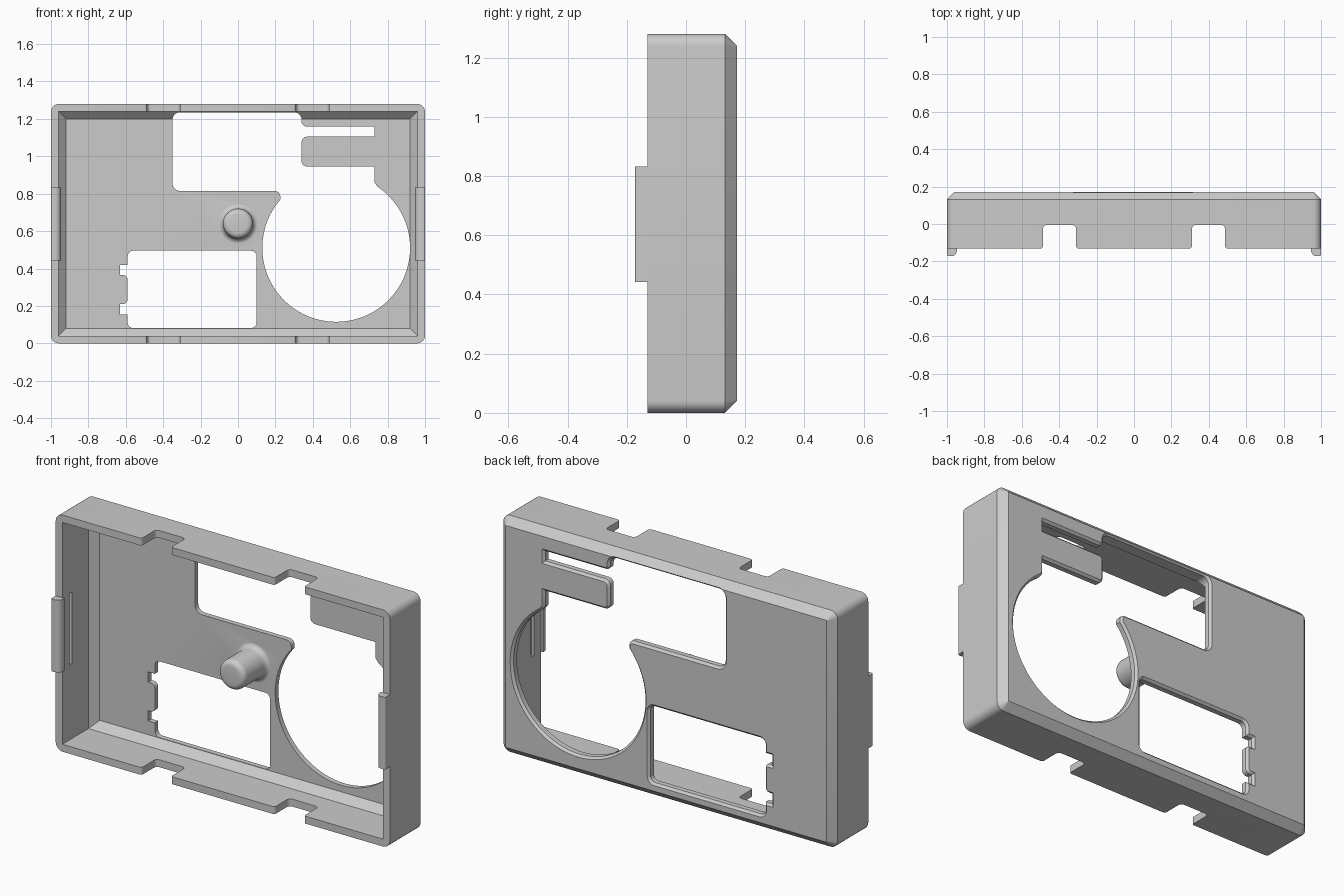
import bpy, bmesh, math
from mathutils import Vector, Matrix

cube = bpy.data.objects.get("Cube")
if cube:
    bpy.data.objects.remove(cube, do_unlink=True)

grey = bpy.data.materials.new("light_grey_plastic")
grey.use_nodes = True
grey.diffuse_color = (0.6, 0.6, 0.6, 1)
bsdf = next(n for n in grey.node_tree.nodes if n.type == 'BSDF_PRINCIPLED')
bsdf.inputs["Base Color"].default_value = (0.6, 0.6, 0.6, 1)

FRONT, BACK, HEIGHT, WALL = -0.13, 0.172, 1.28, 0.04


def rounded(points, steps=7):
    """Outline with corners (u, v, radius) turned into arcs."""
    out = []
    for i, (u, v, r) in enumerate(points):
        p = Vector((u, v))
        if r == 0:
            out.append(p)
            continue
        a = (Vector(points[i - 1][:2]) - p).normalized()
        b = (Vector(points[(i + 1) % len(points)][:2]) - p).normalized()
        half = a.angle(b) / 2
        centre = p + (a + b).normalized() * r / math.sin(half)
        start = p + a * r / math.tan(half) - centre
        end = p + b * r / math.tan(half) - centre
        sweep = -start.angle_signed(end)
        out += [centre + Matrix.Rotation(sweep * k / steps, 2) @ start
                for k in range(steps + 1)]
    return out


def rect(u0, u1, v0, v1, r=0):
    return rounded([(u0, v0, r), (u1, v0, r), (u1, v1, r), (u0, v1, r)])


def circle(u, v, r, n=48):
    return [Vector((u + r * math.cos(2 * math.pi * k / n),
                    v + r * math.sin(2 * math.pi * k / n))) for k in range(n)]


def grow(outline, d):
    """Mitred outward offset of a counter-clockwise outline."""
    out = []
    for i, p in enumerate(outline):
        e1 = (p - outline[i - 1]).normalized()
        e2 = (outline[(i + 1) % len(outline)] - p).normalized()
        n1, n2 = Vector((e1.y, -e1.x)), Vector((e2.y, -e2.x))
        out.append(p + (n1 + n2) * d / (1 + n1.dot(n2)))
    return out


def loft(name, rings, axis='Y'):
    """Solid through (outline, level) rings stacked along an axis."""
    bm = bmesh.new()
    loops = []
    for outline, h in rings:
        loops.append([bm.verts.new((p.x, h, p.y) if axis == 'Y' else (p.x, p.y, h))
                      for p in outline])
    n = len(loops[0])
    for a, b in zip(loops, loops[1:]):
        for i in range(n):
            j = (i + 1) % n
            bm.faces.new((a[i], a[j], b[j], b[i]))
    # caps wound to agree with the sides
    bm.faces.new(loops[0][::-1])
    bm.faces.new(loops[-1])
    bm.normal_update()
    if bm.calc_volume(signed=True) < 0:
        bmesh.ops.reverse_faces(bm, faces=bm.faces[:])
    mesh = bpy.data.meshes.new(name)
    bm.to_mesh(mesh)
    bm.free()
    mesh.materials.append(grey)
    obj = bpy.data.objects.new(name, mesh)
    bpy.context.collection.objects.link(obj)
    return obj


def activate(obj):
    bpy.ops.object.select_all(action='DESELECT')
    obj.select_set(True)
    bpy.context.view_layer.objects.active = obj


def combine(obj, other, operation='DIFFERENCE'):
    other.hide_render = True
    mod = obj.modifiers.new("combine", 'BOOLEAN')
    mod.operation, mod.solver, mod.object = operation, 'EXACT', other
    activate(obj)
    bpy.ops.object.modifier_apply(modifier=mod.name)
    bpy.data.objects.remove(other, do_unlink=True)


def smooth(obj):
    activate(obj)
    bpy.ops.object.shade_smooth_by_angle(angle=math.radians(28))


# Shell: rounded box with a chamfered back
outer = rect(-1, 1, 0, HEIGHT, 0.042)
back = rect(-1 + WALL, 1 - WALL, WALL, HEIGHT - WALL, 0.003)
shell = loft("housing_shell", [(outer, FRONT), (outer, BACK - WALL), (back, BACK)])

# Hollow inside with a sloped edge around the floor
mouth = rect(-1 + WALL, 1 - WALL, WALL, HEIGHT - WALL)
floor = grow(mouth, -WALL)
combine(shell, loft("hollow", [(mouth, FRONT - 0.1), (mouth, BACK - 2 * WALL),
                               (floor, BACK - WALL)]))

# Large opening: window, slot, tongue and round hole in one outline
arc = [(0.525 + 0.395 * math.cos(math.radians(a)),
        0.51 + 0.395 * math.sin(math.radians(a)), 0)
       for a in [139 + 277 * k / 72 for k in range(73)]]
large = rounded([(-0.35, 0.815, 0.04), (0.225, 0.815, 0.03)] + arc + [
    (0.73, 0.86, 0), (0.73, 0.945, 0), (0.34, 0.945, 0.03), (0.34, 1.105, 0.03),
    (0.73, 1.105, 0), (0.73, 1.16, 0), (0.34, 1.16, 0.025), (0.34, 1.235, 0.04),
    (-0.35, 1.235, 0.04)])

# Lower opening with two small side notches
lower = rounded([
    (-0.59, 0.082, 0.03), (0.10, 0.082, 0.03), (0.10, 0.495, 0.03), (-0.59, 0.495, 0.03),
    (-0.59, 0.42, 0), (-0.63, 0.42, 0), (-0.63, 0.365, 0), (-0.59, 0.365, 0.025),
    (-0.59, 0.21, 0.025), (-0.63, 0.21, 0), (-0.63, 0.155, 0), (-0.59, 0.155, 0)])

# Both openings flare slightly at the back face
for outline in (large, lower):
    combine(shell, loft("opening", [(outline, 0), (outline, BACK - 0.012),
                                    (grow(outline, 0.022), BACK + 0.01)]))

# Notches in the top and bottom walls
for cx in (-0.398, 0.398):
    lip = FRONT - 0.001
    notch = rounded([
        (cx - 0.13, -0.2, 0), (cx + 0.13, -0.2, 0), (cx + 0.13, lip, 0),
        (cx + 0.088, lip, 0.015), (cx + 0.088, -0.005, 0.02),
        (cx - 0.088, -0.005, 0.02), (cx - 0.088, lip, 0.015), (cx - 0.13, lip, 0)])
    combine(shell, loft("notch", [(notch, -0.1), (notch, HEIGHT + 0.1)], 'Z'))

# Snap grooves inside the side walls
for side in (-1, 1):
    groove = rect(side * 0.96 - 0.014, side * 0.96 + 0.014, -0.07, -0.048)
    combine(shell, loft("groove", [(groove, 0.442), (groove, 0.833)], 'Z'))

# Centre pin with filleted root and rounded tip, fused to the floor
radius, root, tip, fillet, nose = 0.08, BACK - WALL + 0.001, -0.06, 0.03, 0.03
quarter = [math.radians(15 * k) for k in range(7)]
profile = [(radius + fillet, root + 0.01)]
profile += [(radius + fillet * (1 - math.sin(a)), root - fillet * (1 - math.cos(a)))
            for a in quarter]
profile += [(radius - nose * (1 - math.cos(a)), tip + nose * (1 - math.sin(a)))
            for a in quarter]
combine(shell, loft("centre_pin", [(circle(0, 0.64, r), y) for r, y in profile]), 'UNION')
smooth(shell)

# Snap clips on the side walls
for name, side in (("left_clip", 1), ("right_clip", -1)):
    profile = rounded([(0.947, -0.172, 0.03), (1, -0.172, 0.008),
                       (1, FRONT, 0), (0.947, FRONT, 0)])
    for p in profile:
        p.x *= side
    smooth(loft(name, [(profile, 0.442), (profile, 0.833)], 'Z'))
